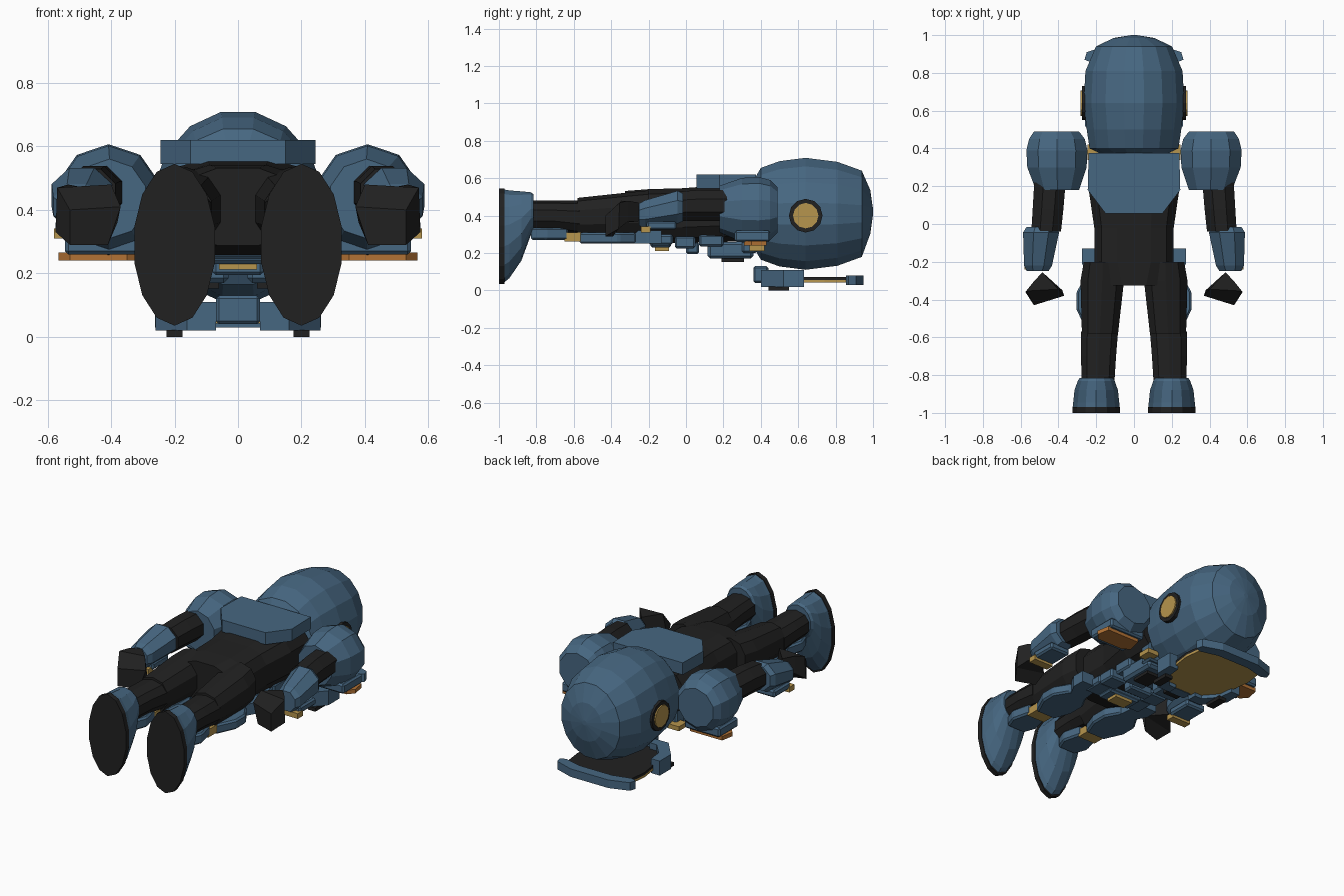
import bpy, bmesh, math


def material(name, rgb):
    m = bpy.data.materials.new(name)
    m.diffuse_color = (*rgb, 1)
    return m


BLUE = material("steel_blue", (0.062, 0.135, 0.22))
BLACK = material("soft_black", (0.015, 0.015, 0.015))
GOLD = material("gold", (0.47, 0.30, 0.075))
ORANGE = material("orange", (0.45, 0.17, 0.035))


def finish(name, bm, mat):
    bmesh.ops.recalc_face_normals(bm, faces=bm.faces)
    me = bpy.data.meshes.new(name)
    bm.to_mesh(me)
    bm.free()
    me.materials.append(mat)
    ob = bpy.data.objects.new(name, me)
    bpy.context.collection.objects.link(ob)
    return ob


def skin(name, rings, mat):
    """Join equal rings of points into a closed solid."""
    bm = bmesh.new()
    vs = [[bm.verts.new(p) for p in r] for r in rings]
    n = len(vs[0])
    for a, b in zip(vs, vs[1:]):
        for i in range(n):
            j = (i + 1) % n
            bm.faces.new((a[i], a[j], b[j], b[i]))
    bm.faces.new(vs[0])
    bm.faces.new(vs[-1])
    return finish(name, bm, mat)


def loft(name, sections, mat, n=12, power=1.0, s=1):
    """Sections along y: (y, centre x, centre z, radius x, radius z)."""
    def soft(v):
        return math.copysign(abs(v) ** power, v)
    rings = []
    for y, cx, cz, rx, rz in sections:
        ring = []
        for i in range(n):
            t = 2 * math.pi * (i + 0.5) / n
            ring.append((s * (cx + rx * soft(math.cos(t))), y, cz + rz * soft(math.sin(t))))
        rings.append(ring)
    return skin(name, rings, mat)


def plate(name, pts, z0, z1, mat, s=1, bevel=0.0):
    """Outline in x, y given a thickness from z0 to z1."""
    ob = skin(name, [[(s * x, y, z) for x, y in pts] for z in (z0, z1)], mat)
    if bevel:
        b = ob.modifiers.new("edge", 'BEVEL')
        b.width, b.segments = bevel, 1
    return ob


def box(name, x0, x1, y0, y1, z0, z1, mat, s=1, bevel=0.0):
    return plate(name, [(x0, y0), (x1, y0), (x1, y1), (x0, y1)], z0, z1, mat, s, bevel)


def mirrored(pts):
    return pts + [(-x, y) for x, y in reversed(pts)]


# Helmet
loft("helmet", [(1.0, 0, .42, .015, .015), (.985, 0, .42, .11, .12), (.94, 0, .41, .205, .235),
                (.81, 0, .41, .262, .283), (.64, 0, .41, .272, .305), (.50, 0, .41, .255, .287),
                (.40, 0, .41, .24, .25), (.36, 0, .41, .15, .18)], BLUE, 16)

# Torso and back plate
loft("torso", [(.37, 0, .41, .24, .145), (.18, 0, .41, .245, .155), (-.02, 0, .40, .215, .15),
               (-.2, 0, .40, .215, .145), (-.325, 0, .41, .155, .125)], BLACK, 12, .65)
plate("back_plate", mirrored([(.15, .055), (.245, .18), (.24, .375)]), .545, .62, BLUE)

# Face shield: dark inside, gold outside, blue brow and jaw
shield = mirrored([(.11, .42), (.20, .52), (.23, .74), (.21, .90)])
plate("shield_inner", shield, .056, .072, BLACK)
plate("shield_glass", shield, .042, .056, GOLD)
plate("shield_brow", mirrored([(.225, .855), (.262, .87), (.25, .91), (.13, .95)])
      [:4] + [(-.13, .95), (-.25, .91), (-.262, .87), (-.225, .855), (-.11, .885), (.11, .885)],
      .03, .08, BLUE)
box("chin_guard", -.07, .07, .36, .44, .04, .13, BLUE, bevel=.01)

# Chest and belt, on the front of the body
box("collar", -.2, .2, .30, .38, .20, .32, BLUE, bevel=.01)
box("chest_strip", -.2, .2, .07, .20, .235, .30, BLUE, bevel=.01)
box("stomach_box", -.08, .08, .0, .07, .195, .26, BLUE, bevel=.01)
box("belt", -.2, .2, -.20, -.07, .245, .30, BLUE, bevel=.01)
box("belt_box", -.11, .11, -.19, -.08, .23, .26, BLUE, bevel=.01)
box("belt_buckle", -.06, .06, -.165, -.09, .212, .236, GOLD)

for side, s in (("left", -1), ("right", 1)):
    # Ear discs
    for part, x, r, mat in (("ear_ring", .276, .09, BLACK), ("ear_disc", .284, .068, GOLD)):
        skin(f"{side}_{part}", [[(s * xx, .64 + r * math.cos(k * math.pi / 6),
                                  .40 + r * math.sin(k * math.pi / 6)) for k in range(12)]
                                for xx in (.24, x)], mat)

    # Shield cheeks
    plate(f"{side}_cheek_guard", [(.07, .40), (.16, .40), (.26, .52), (.26, .63), (.20, .63),
                                  (.19, .54), (.12, .46), (.07, .46)], .02, .11, BLUE, s)
    box(f"{side}_cheek_pad", .175, .225, .44, .55, .0, .022, BLACK, s)

    # Chest pods and side plates
    box(f"{side}_chest_pod", .03, .19, .115, .36, .17, .26, BLUE, s, .015)
    box(f"{side}_chest_vent", .06, .16, .19, .31, .152, .175, BLACK, s)
    box(f"{side}_collar_tab", .17, .245, .34, .42, .212, .24, GOLD, s)
    box(f"{side}_rib_plate", .09, .21, -.06, .05, .225, .29, BLUE, s, .01)
    plate(f"{side}_hip_plate", [(.13, -.31), (.22, -.31), (.275, -.21), (.275, -.13), (.15, -.13)],
          .25, .32, BLUE, s)

    # Shoulder with its front plates
    loft(f"{side}_shoulder", [(.18, .405, .435, .12, .125), (.30, .408, .43, .165, .172),
                              (.39, .408, .43, .17, .177), (.45, .408, .43, .155, .16),
                              (.49, .41, .43, .125, .12)], BLUE, 10, 1, s)
    box(f"{side}_shoulder_plate", .30, .545, .26, .45, .26, .32, BLUE, s, .01)
    plate(f"{side}_shoulder_trim", [(.31, .34), (.35, .31), (.53, .31), (.565, .35), (.55, .43),
                                    (.33, .43)], .24, .265, ORANGE, s)

    # Arm and hand
    loft(f"{side}_upper_arm", [(.22, .445, .455, .09, .09), (.08, .455, .455, .088, .09),
                               (-.04, .465, .45, .085, .085)], BLACK, 8, 1, s)
    loft(f"{side}_forearm", [(-.015, .49, .445, .085, .08), (-.045, .492, .445, .103, .095),
                             (-.22, .508, .41, .08, .078), (-.25, .51, .405, .062, .065)],
         BLUE, 8, 1, s)
    box(f"{side}_forearm_plate", .44, .575, -.21, -.05, .325, .37, BLUE, s, .01)
    box(f"{side}_wrist_band", .45, .58, -.24, -.19, .31, .342, GOLD, s)
    skin(f"{side}_hand", [[(s * x, y, z) for x, y, z in ring] for ring in (
        [(.485, -.255, .47), (.535, -.31, .48), (.535, -.31, .37), (.485, -.255, .37)],
        [(.40, -.345, .48), (.57, -.355, .47), (.575, -.36, .33), (.38, -.35, .36)],
        [(.37, -.38, .41), (.53, -.43, .40), (.53, -.43, .29), (.41, -.39, .29)])], BLACK)

    # Leg
    loft(f"{side}_thigh", [(-.20, .165, .41, .105, .125), (-.30, .168, .405, .12, .12),
                           (-.58, .18, .39, .10, .105)], BLACK, 10, .85, s)
    loft(f"{side}_shin", [(-.57, .182, .39, .102, .09), (-.70, .188, .40, .097, .08),
                          (-.84, .19, .40, .09, .08)], BLACK, 10, .85, s)
    plate(f"{side}_thigh_plate", [(.12, -.57), (.25, -.57), (.305, -.45), (.305, -.36),
                                  (.25, -.27), (.13, -.27), (.08, -.36), (.08, -.46)],
          .25, .31, BLUE, s, .01)
    box(f"{side}_knee_band", .13, .25, -.65, -.565, .262, .31, GOLD, s)
    plate(f"{side}_shin_plate", [(.13, -.83), (.25, -.83), (.28, -.75), (.25, -.63), (.13, -.63),
                                 (.10, -.75)], .27, .335, BLUE, s, .01)

    # Boot and sole
    loft(f"{side}_boot", [(-.815, .2, .415, .09, .10), (-.83, .2, .41, .10, .115),
                          (-.88, .2, .345, .118, .185), (-.945, .2, .30, .125, .235),
                          (-.972, .2, .292, .128, .248)], BLUE, 14, 1, s)
    loft(f"{side}_sole", [(-.97, .2, .29, .13, .255), (-1.0, .2, .29, .13, .255)],
         BLACK, 14, 1, s)
